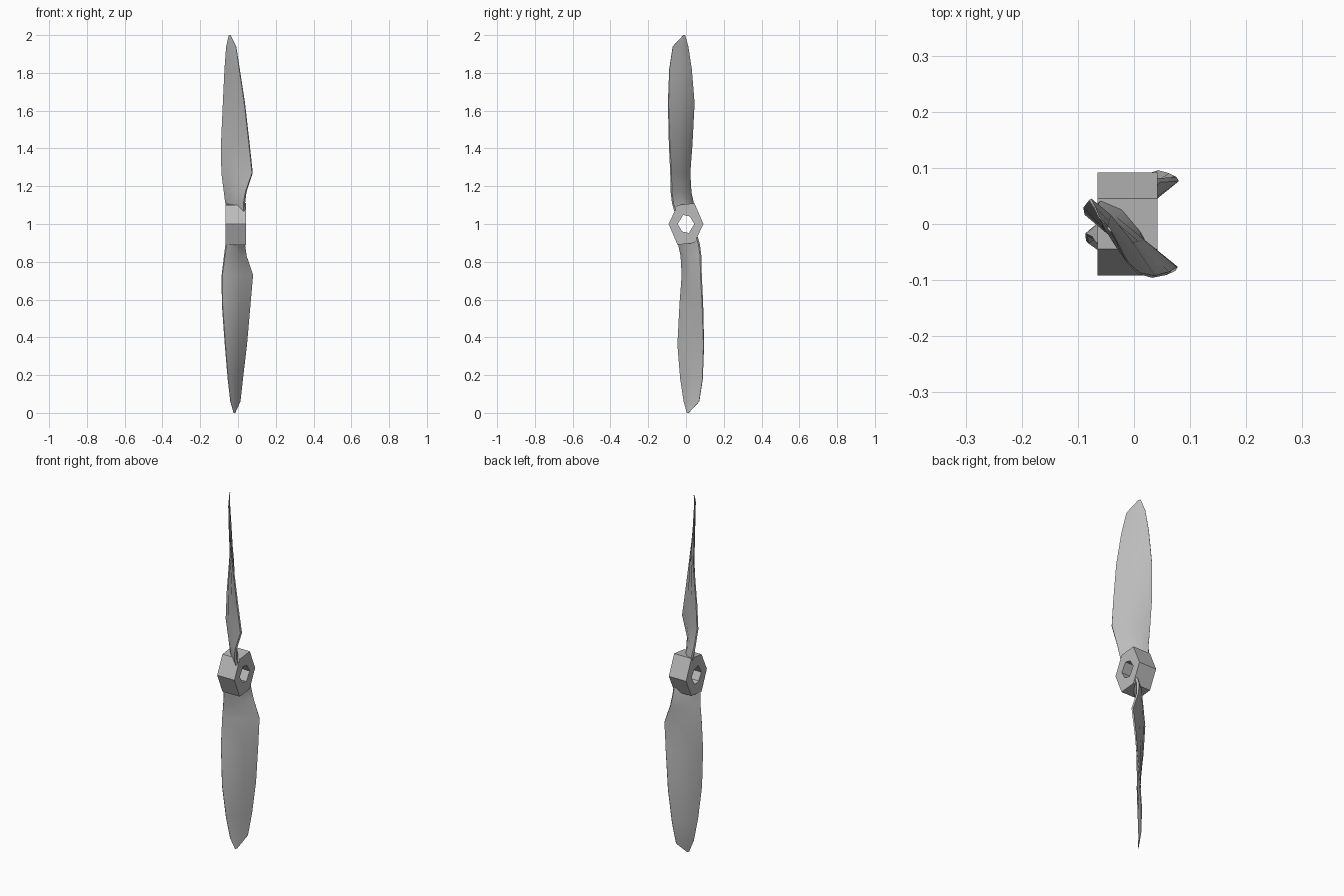
import bpy, bmesh
from mathutils import Vector, Matrix

cube = bpy.data.objects.get("Cube")
if cube:
    bpy.data.objects.remove(cube, do_unlink=True)

grey = bpy.data.materials.new("plain grey")
grey.use_nodes = True
colour = (0.5, 0.5, 0.5, 1)
grey.diffuse_color = colour
grey.node_tree.nodes["Principled BSDF"].inputs["Base Color"].default_value = colour


def finish(name, bm, angle):
    bmesh.ops.recalc_face_normals(bm, faces=bm.faces)
    mesh = bpy.data.meshes.new(name)
    bm.to_mesh(mesh)
    bm.free()
    obj = bpy.data.objects.new(name, mesh)
    bpy.context.collection.objects.link(obj)
    mesh.materials.append(grey)
    bpy.ops.object.select_all(action="DESELECT")
    obj.select_set(True)
    bpy.context.view_layer.objects.active = obj
    bpy.ops.object.shade_smooth_by_angle(angle=angle)
    return obj


# Hub: a faceted ring around the shaft hole, which runs along x
outer = [(-.092, 0), (-.045, .1), (.045, .11), (.092, 0), (.045, -.1), (-.045, -.11)]
inner = [(-.044, 0), (-.015, .048), (.02, .04), (.044, 0), (.015, -.048), (-.02, -.04)]
bm = bmesh.new()
loops = [[bm.verts.new((x, y, z + 1)) for y, z in outline]
         for x, outline in ((-.065, outer), (.042, outer), (.042, inner), (-.065, inner))]
for a, b in zip(loops, loops[1:] + loops[:1]):
    for i in range(6):
        j = (i + 1) % 6
        bm.faces.new((a[i], a[j], b[j], b[i]))
finish("hub", bm, 0.3)

# Blade stations: height above hub centre, leading edge x y, trailing edge x y, thickness
stations = [
    (.06, -.055, .035, .035, -.055, .045),
    (.11, -.063, .038, .033, -.070, .040),
    (.17, -.072, .026, .042, -.078, .032),
    (.27, -.086, .020, .076, -.080, .028),
    (.42, -.088, .032, .060, -.088, .024),
    (.64, -.078, .044, .035, -.094, .020),
    (.82, -.070, .030, .008, -.088, .013),
    (.94, -.062, .012, -.010, -.070, .008),
    (1.0, -.048, -.005, -.040, -.014, .004),
]
# Airfoil: fraction along chord, offset as share of thickness
airfoil = [(0, .12), (.25, .55), (.6, .5), (1, .15),
           (1, -.15), (.6, -.4), (.25, -.4), (0, -.15)]


def blade(name, lean):
    bm = bmesh.new()
    rings = []
    for z, lx, ly, tx, ty, thick in stations:
        lead, trail = Vector((lx, ly, z)), Vector((tx, ty, z))
        chord = trail - lead
        normal = Vector((-chord.y, chord.x, 0)).normalized()
        shift = Vector((lean * z * z, 0, 0))
        rings.append([bm.verts.new(lead + chord * u + normal * thick * v + shift)
                      for u, v in airfoil])
    n = len(airfoil)
    for a, b in zip(rings, rings[1:]):
        for i in range(n):
            j = (i + 1) % n
            bm.faces.new((a[i], a[j], b[j], b[i]))
    bm.faces.new(rings[0])
    bm.faces.new(rings[-1])
    return bm


upper = blade("upper_blade", 0)
upper.transform(Matrix.Translation((0, 0, 1)))
finish("upper_blade", upper, 0.6)

# The lower blade is the same shape turned half a circle about the shaft
lower = blade("lower_blade", .025)
lower.transform(Matrix.Translation((0, 0, 1)) @ Matrix.Rotation(3.14159, 4, "X"))
finish("lower_blade", lower, 0.6)
